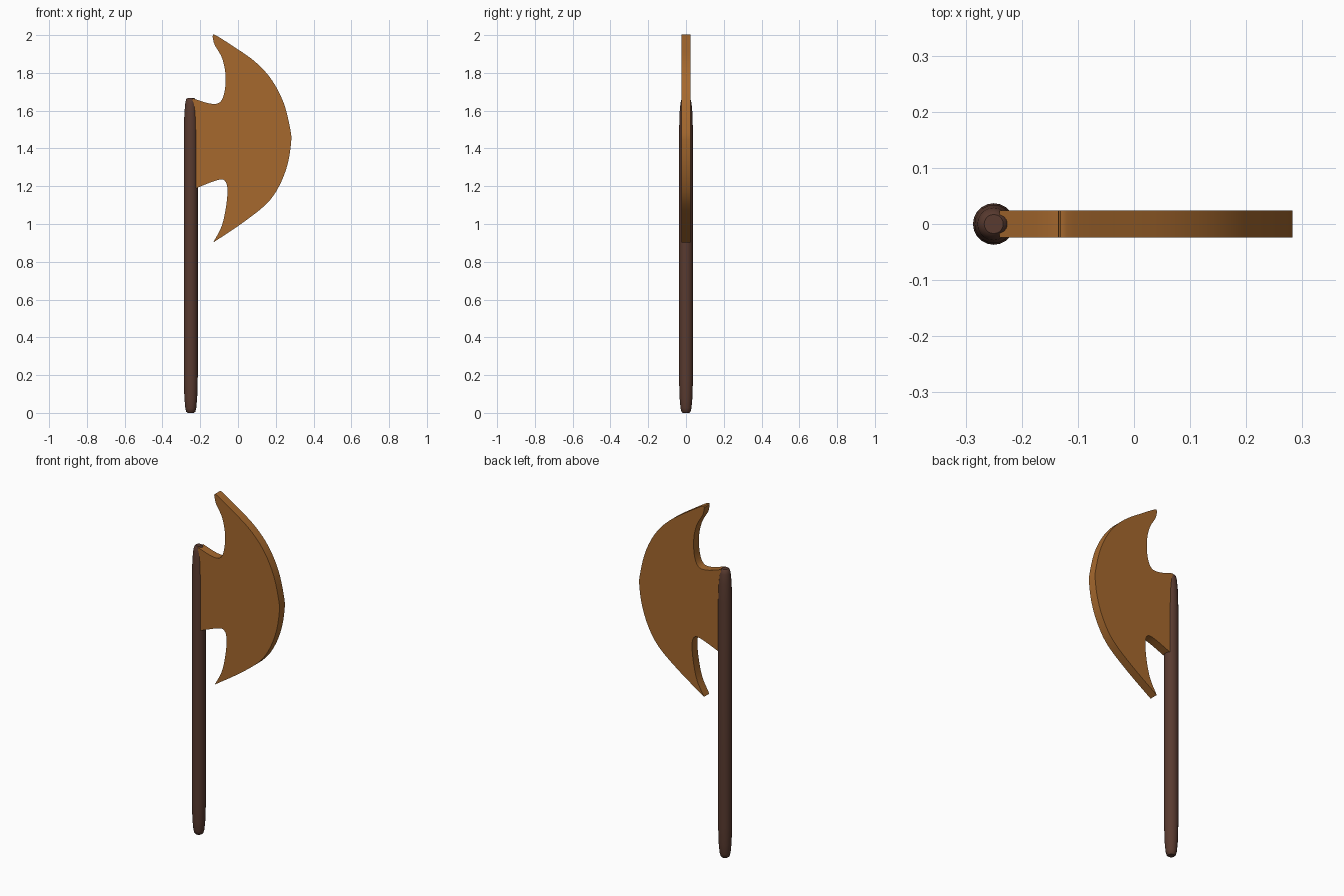
import bpy, bmesh, math
from mathutils import Vector

if "Cube" in bpy.data.objects:
    bpy.data.objects.remove(bpy.data.objects["Cube"])


def material(name, rgb):
    m = bpy.data.materials.new(name)
    m.diffuse_color = (*rgb, 1)
    m.use_nodes = True
    m.node_tree.nodes["Principled BSDF"].inputs["Base Color"].default_value = m.diffuse_color
    return m


def make_object(name, bm, mat, angle):
    bmesh.ops.recalc_face_normals(bm, faces=bm.faces)
    me = bpy.data.meshes.new(name)
    bm.to_mesh(me)
    bm.free()
    me.materials.append(mat)
    ob = bpy.data.objects.new(name, me)
    bpy.context.collection.objects.link(ob)
    bpy.ops.object.select_all(action='DESELECT')
    ob.select_set(True)
    bpy.context.view_layer.objects.active = ob
    bpy.ops.object.shade_smooth_by_angle(angle=math.radians(angle))
    return ob


def smooth_path(points, steps=5):
    """Smooth curve through the points, without the last one."""
    p = [Vector(q) for q in points]
    p = [2 * p[0] - p[1]] + p + [2 * p[-1] - p[-2]]
    out = []
    for a, b, c, d in zip(p, p[1:], p[2:], p[3:]):
        for i in range(steps):
            t = i / steps
            out.append(0.5 * (2 * b + (c - a) * t + (2 * a - 5 * b + 4 * c - d) * t * t
                              + (3 * b - a - 3 * c + d) * t ** 3))
    return out


wood = material("dark brown wood", (0.10, 0.043, 0.029))
bronze = material("bronze", (0.38, 0.14, 0.027))

# Handle: round shaft with softly tapered ends
HEIGHT, SIDES = 1.667, 20
end = [(0.017, 0), (0.024, 0.006), (0.029, 0.025), (0.034, 0.08), (0.037, 0.19)]
profile = end + [(r, HEIGHT - z) for r, z in reversed(end)]
bm = bmesh.new()
rings = [[bm.verts.new((-0.25 + r * math.cos(k * math.tau / SIDES),
                        r * math.sin(k * math.tau / SIDES), z))
          for k in range(SIDES)] for r, z in profile]
for lo, hi in zip(rings, rings[1:]):
    for k in range(SIDES):
        n = (k + 1) % SIDES
        bm.faces.new((lo[k], lo[n], hi[n], hi[k]))
bm.faces.new(rings[0])
bm.faces.new(rings[-1])
make_object("handle", bm, wood, 40)

# Blade: crescent outline in (x, z), smooth between its sharp corners
cutting_edge = [(-0.135, 1.995), (-0.12, 2.0), (-0.035, 1.947), (0.087, 1.862), (0.177, 1.765),
                (0.242, 1.64), (0.277, 1.50), (0.281, 1.43), (0.262, 1.315), (0.22, 1.205),
                (0.156, 1.112), (0.034, 1.013), (-0.132, 0.901)]
lower_hook = [(-0.132, 0.901), (-0.087, 0.987), (-0.063, 1.093), (-0.056, 1.185),
              (-0.071, 1.23), (-0.114, 1.231), (-0.24, 1.182)]
upper_hook = [(-0.24, 1.665), (-0.15, 1.638), (-0.098, 1.643), (-0.072, 1.696),
              (-0.066, 1.79), (-0.085, 1.88), (-0.124, 1.95), (-0.135, 1.995)]
outline = (smooth_path(cutting_edge) + smooth_path(lower_hook)
           + [Vector(lower_hook[-1])] + smooth_path(upper_hook))
bm = bmesh.new()
face = bm.faces.new([bm.verts.new((p.x, -0.0245, p.y)) for p in outline])
new = bmesh.ops.extrude_face_region(bm, geom=[face], use_keep_orig=True)
bmesh.ops.translate(bm, vec=(0, 0.049, 0),
                    verts=[v for v in new["geom"] if isinstance(v, bmesh.types.BMVert)])
make_object("blade", bm, bronze, 30)
